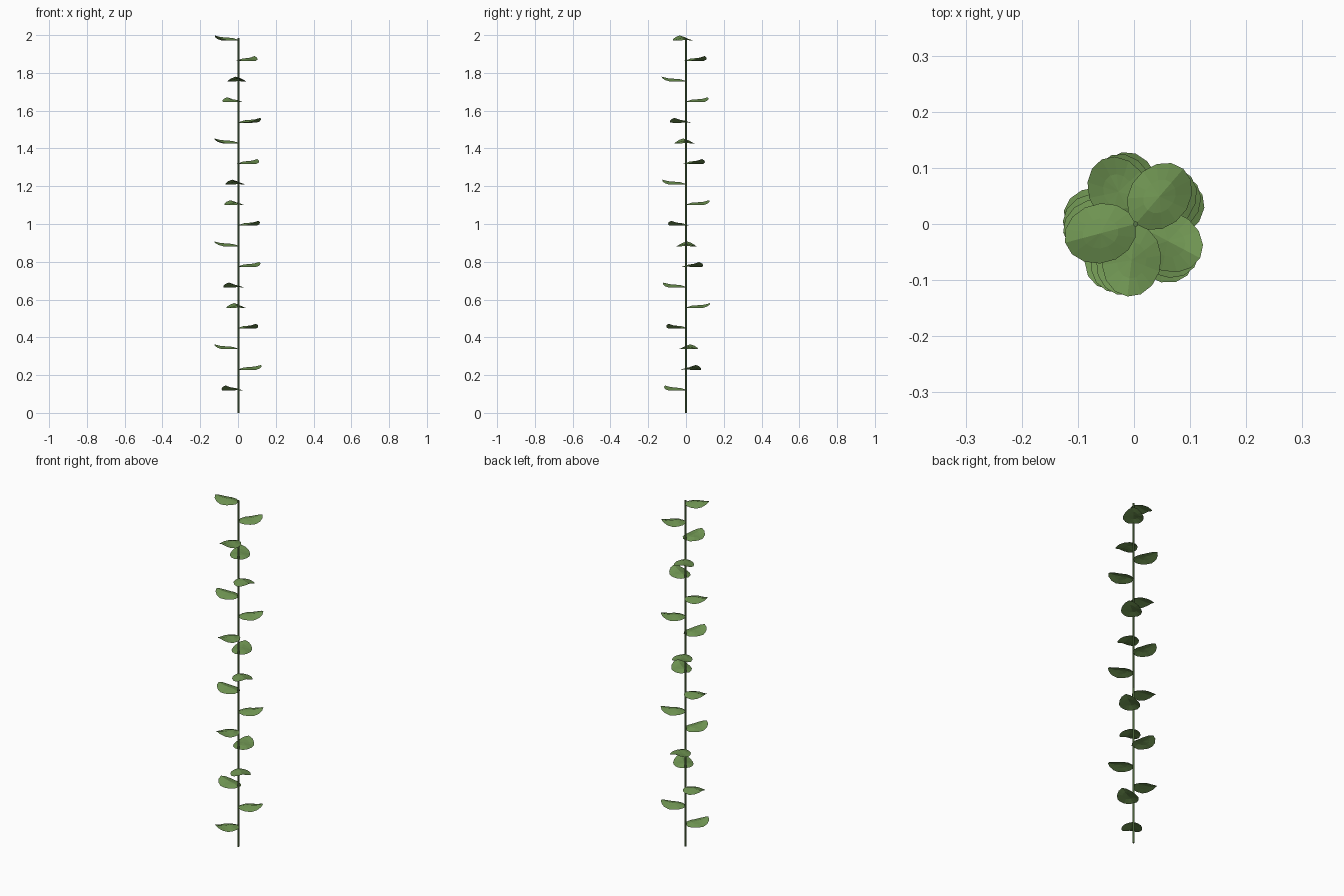
import bpy, bmesh, math
from mathutils import Matrix

if "Cube" in bpy.data.objects:
    bpy.data.objects.remove(bpy.data.objects["Cube"])


def material(name, rgb):
    m = bpy.data.materials.new(name)
    m.diffuse_color = (*rgb, 1)
    m.use_nodes = True
    m.node_tree.nodes["Principled BSDF"].inputs["Base Color"].default_value = m.diffuse_color
    return m


leaf_green = material("leaf green", (0.16, 0.30, 0.085))
stem_green = material("stem green", (0.11, 0.20, 0.065))

LENGTH, HALF_WIDTH, SIDES = 0.130, 0.053, 14
CENTRE_X = 0.003


def leaf_height(u, v):
    # raised midrib, folded sides and an upturned tip
    hump = 0.012 * min(1, u / 0.04)
    curl = 2.6 * max(0, u - 0.065) ** 2
    return max(-0.003, hump + curl - 0.22 * abs(v) - 1.5 * v * v)


def leaf_mesh():
    # rounded blade: a centre point, an inner ring and the outline
    bm = bmesh.new()
    rings = []
    for scale in (0.5, 1.0):
        ring = []
        for i in range(SIDES):
            a = math.tau * i / SIDES
            u = LENGTH / 2 * (1 - scale * math.cos(a))
            v = HALF_WIDTH * scale * math.sin(a)
            ring.append(bm.verts.new((u, v, leaf_height(u, v))))
        rings.append(ring)
    mid = bm.verts.new((LENGTH / 2, 0, leaf_height(LENGTH / 2, 0)))
    inner, outer = rings
    for i in range(SIDES):
        j = (i + 1) % SIDES
        bm.faces.new((mid, inner[i], inner[j]))
        bm.faces.new((inner[i], outer[i], outer[j], inner[j]))
    bm.normal_update()
    if sum(f.normal.z for f in bm.faces) < 0:
        bmesh.ops.reverse_faces(bm, faces=bm.faces)
    me = bpy.data.meshes.new("leaf")
    bm.to_mesh(me)
    bm.free()
    me.materials.append(leaf_green)
    return me


# Stem
bpy.ops.mesh.primitive_cone_add(vertices=6, radius1=0.006, radius2=0.005, depth=1.985,
                                location=(CENTRE_X, 0, 0.9925))
stem = bpy.context.object
stem.name = "stem"
stem.data.materials.append(stem_green)

# Leaves spiralling up the stem
blade = leaf_mesh()
for n in range(18):
    leaf = bpy.data.objects.new(f"leaf_{n + 1}", blade)
    bpy.context.collection.objects.link(leaf)
    leaf.matrix_world = (Matrix.Translation((CENTRE_X, 0, 0.122 + 0.109 * n))
                         @ Matrix.Rotation(math.radians(238 + 145.7 * n), 4, 'Z'))
